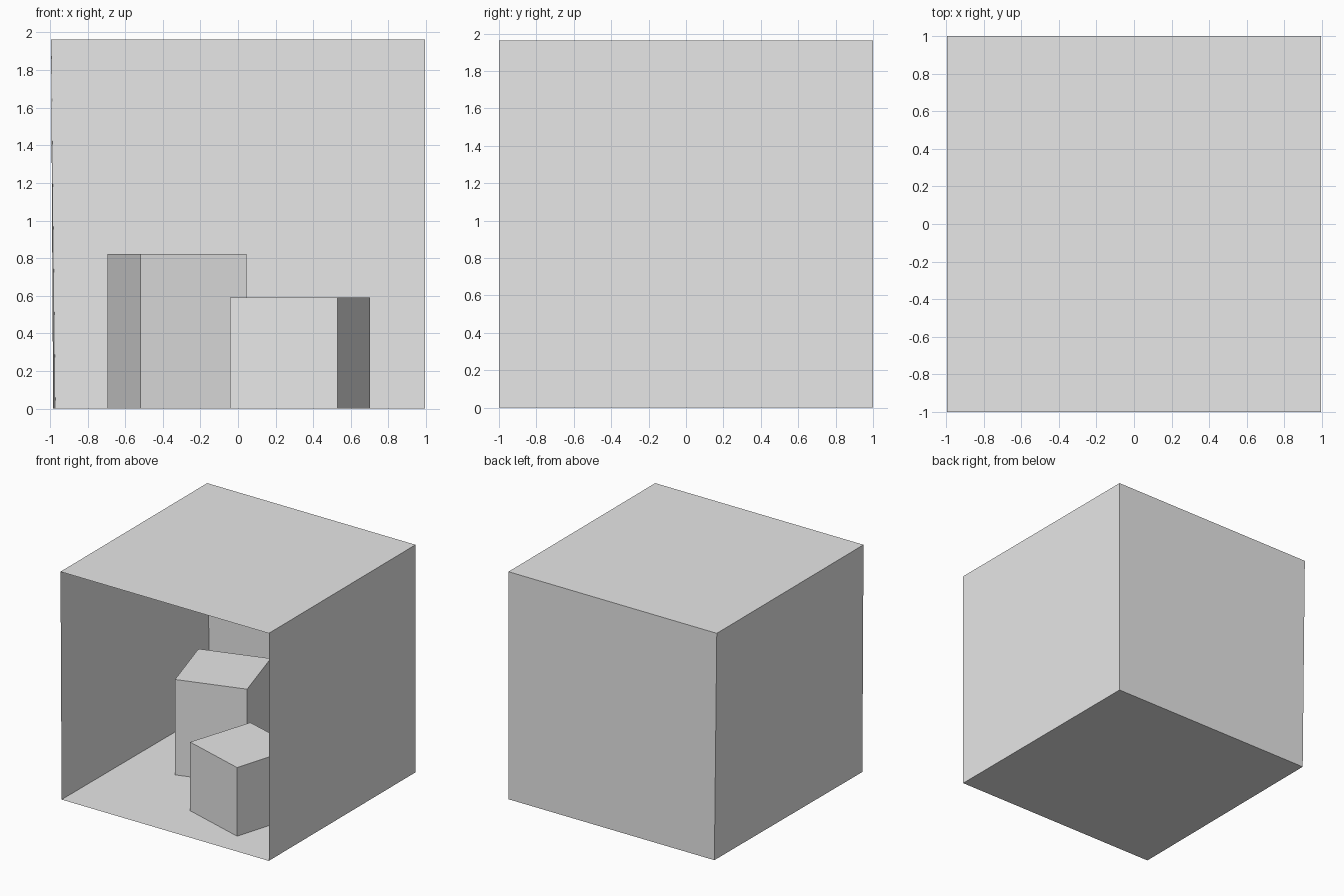
import bpy
import bmesh

cube = bpy.data.objects.get("Cube")
if cube:
    bpy.data.objects.remove(cube, do_unlink=True)

# One matte grey for everything
GREY = (0.8, 0.8, 0.8, 1.0)
grey = bpy.data.materials.new("matte grey")
grey.use_nodes = True
grey.diffuse_color = GREY
grey.node_tree.nodes["Principled BSDF"].inputs["Base Color"].default_value = GREY


def finish(name, bm):
    mesh = bpy.data.meshes.new(name)
    bm.to_mesh(mesh)
    bm.free()
    mesh.materials.append(grey)
    obj = bpy.data.objects.new(name, mesh)
    bpy.context.collection.objects.link(obj)
    return obj


def panel(name, corners):
    """Single thin sheet through the given corners."""
    bm = bmesh.new()
    bm.faces.new([bm.verts.new(c) for c in corners])
    return finish(name, bm)


def block(name, footprint, height):
    """Upright block standing on the floor, open underneath."""
    bm = bmesh.new()
    base = bm.faces.new([bm.verts.new((x, y, 0)) for x, y in footprint])
    top = bmesh.ops.extrude_face_region(bm, geom=[base])["geom"]
    verts = [v for v in top if isinstance(v, bmesh.types.BMVert)]
    bmesh.ops.translate(bm, verts=verts, vec=(0, 0, height))
    bmesh.ops.recalc_face_normals(bm, faces=bm.faces)
    under = [f for f in bm.faces if all(v.co.z < 0.001 for v in f.verts)]
    bmesh.ops.delete(bm, geom=under, context="FACES_ONLY")
    return finish(name, bm)


# Room corners: the right-hand wall leans out slightly towards the top
W, H = 0.994, 1.963
floor_fr, floor_br = (-0.983, -1, 0), (-0.971, 1, 0)
floor_fl, floor_bl = (W, -1, 0), (W, 1, 0)
top_fr, top_br = (-W, -1, H), (-W, 1, H)
top_fl, top_bl = (W, -1, H), (W, 1, H)

# Room, open at the front, faces turned inwards
panel("floor", [floor_fr, floor_fl, floor_bl, floor_br])
panel("ceiling", [top_fr, top_br, top_bl, top_fl])
panel("back_wall", [floor_br, floor_bl, top_bl, top_br])
panel("right_wall", [floor_fr, floor_br, top_br, top_fr])
panel("left_wall", [floor_fl, top_fl, top_bl, floor_bl])

# Two turned blocks inside
block("short_block",
      [(0.529, -0.768), (0.701, -0.195), (0.136, -0.027), (-0.043, -0.592)], 0.592)
block("tall_block",
      [(-0.519, -0.117), (0.046, 0.059), (-0.129, 0.631), (-0.694, 0.452)], 0.823)
